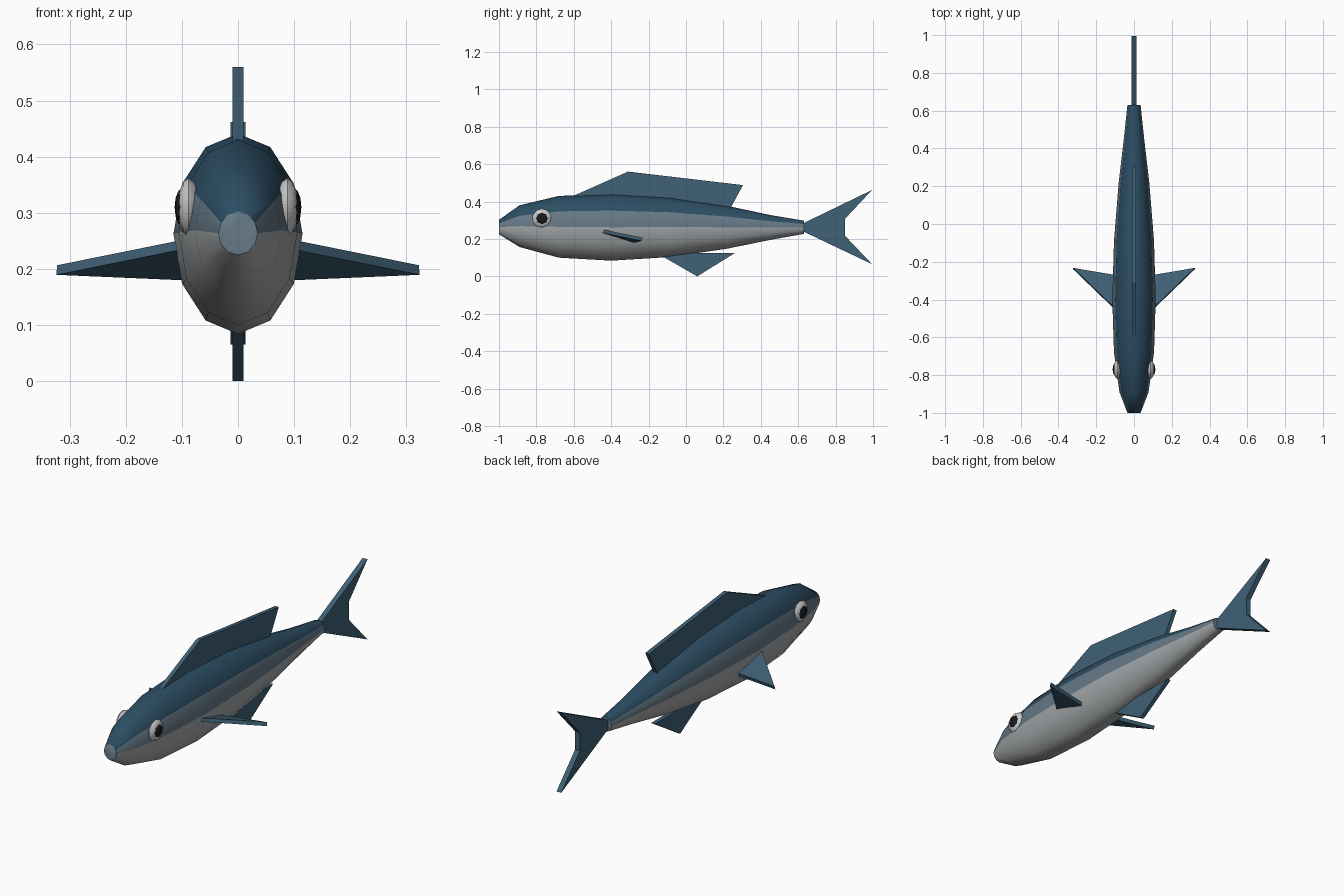
import bpy, bmesh, math
from mathutils import Vector

if "Cube" in bpy.data.objects:
    bpy.data.objects.remove(bpy.data.objects["Cube"])

def material(name, rgb):
    m = bpy.data.materials.new(name)
    m.diffuse_color = (*rgb, 1)
    m.use_nodes = True
    m.node_tree.nodes["Principled BSDF"].inputs["Base Color"].default_value = m.diffuse_color
    return m

BACK = material("back_blue", (0.025, 0.075, 0.125))
FLANK = material("flank_blue_grey", (0.13, 0.19, 0.24))
BELLY = material("belly_grey", (0.36, 0.38, 0.39))
FIN = material("fin_blue", (0.05, 0.12, 0.18))
WHITE = material("eye_white", (0.8, 0.8, 0.78))
BLACK = material("pupil_black", (0.01, 0.01, 0.012))

def finish(name, bm, mats, smooth=None):
    bmesh.ops.recalc_face_normals(bm, faces=bm.faces)
    me = bpy.data.meshes.new(name)
    bm.to_mesh(me)
    bm.free()
    for m in mats:
        me.materials.append(m)
    ob = bpy.data.objects.new(name, me)
    bpy.context.collection.objects.link(ob)
    if smooth:
        bpy.ops.object.select_all(action='DESELECT')
        ob.select_set(True)
        bpy.context.view_layer.objects.active = ob
        bpy.ops.object.shade_smooth_by_angle(angle=math.radians(smooth))
    return ob

# Body: elliptical rings lofted along y (y, half width, bottom z, top z)
RINGS = [(-1.0, 0.035, 0.225, 0.302), (-0.89, 0.077, 0.157, 0.38),
         (-0.68, 0.106, 0.10, 0.43), (-0.40, 0.115, 0.084, 0.441),
         (-0.09, 0.106, 0.103, 0.423), (0.22, 0.081, 0.148, 0.377),
         (0.45, 0.054, 0.195, 0.328), (0.63, 0.035, 0.227, 0.298)]
N = 12
bm = bmesh.new()
loops = []
for y, w, lo, hi in RINGS:
    loops.append([bm.verts.new((w * math.sin(2 * math.pi * i / N), y,
                                (lo + hi) / 2 + (hi - lo) / 2 * math.cos(2 * math.pi * i / N)))
                  for i in range(N)])
for a, b in zip(loops, loops[1:]):
    for i in range(N):
        j = (i + 1) % N
        f = bm.faces.new((a[i], a[j], b[j], b[i]))
        f.material_index = (0, 0, 1, 2, 2, 2)[min(i, N - 1 - i)]
for cap in (loops[0], loops[-1]):
    bm.faces.new(cap).material_index = 1
finish("body", bm, [BACK, FLANK, BELLY], 60)

def plate(name, pts, thick):
    """Flat outline given as 3D points, thickened evenly about its plane."""
    pts = [Vector(p) for p in pts]
    n = (pts[1] - pts[0]).cross(pts[2] - pts[0]).normalized() * thick / 2
    bm = bmesh.new()
    a = [bm.verts.new(p + n) for p in pts]
    b = [bm.verts.new(p - n) for p in pts]
    bm.faces.new(a)
    bm.faces.new(b[::-1])
    for i in range(len(pts)):
        j = (i + 1) % len(pts)
        bm.faces.new((a[i], b[i], b[j], a[j]))
    return finish(name, bm, [FIN])

def upright(name, yz, thick):
    return plate(name, [(0, y, z) for y, z in yz], thick)

# Upright fins on the centre line
upright("dorsal_fin", [(-0.61, 0.427), (-0.31, 0.56), (0.305, 0.488), (0.235, 0.36)], 0.02)
upright("anal_fin", [(-0.14, 0.115), (0.06, 0.0), (0.26, 0.124), (0.0, 0.124)], 0.02)
upright("tail_fin", [(0.625, 0.283), (0.625, 0.241), (0.995, 0.065), (0.85, 0.217),
                     (0.85, 0.308), (0.995, 0.462)], 0.026)

def eye_ball(name, s, x, radii, seg, rings, mat):
    bm = bmesh.new()
    bmesh.ops.create_uvsphere(bm, u_segments=seg, v_segments=rings, radius=1)
    # pole turned outward, then squashed
    for v in bm.verts:
        c = v.co.copy()
        v.co = (s * (x + c.z * radii[0]), -0.77 + c.x * radii[1], 0.31 + c.y * radii[1])
    finish(name, bm, [mat], 60)

# Paired fins and eyes
for side, s in (("left", -1), ("right", 1)):
    plate("pectoral_fin_" + side, [(s * 0.09, -0.46, 0.245), (s * 0.323, -0.235, 0.198),
                                   (s * 0.09, -0.274, 0.188)], 0.018)
    eye_ball("eye_" + side, s, 0.088, (0.02, 0.052), 10, 6, WHITE)
    eye_ball("pupil_" + side, s, 0.099, (0.014, 0.034), 8, 6, BLACK)
